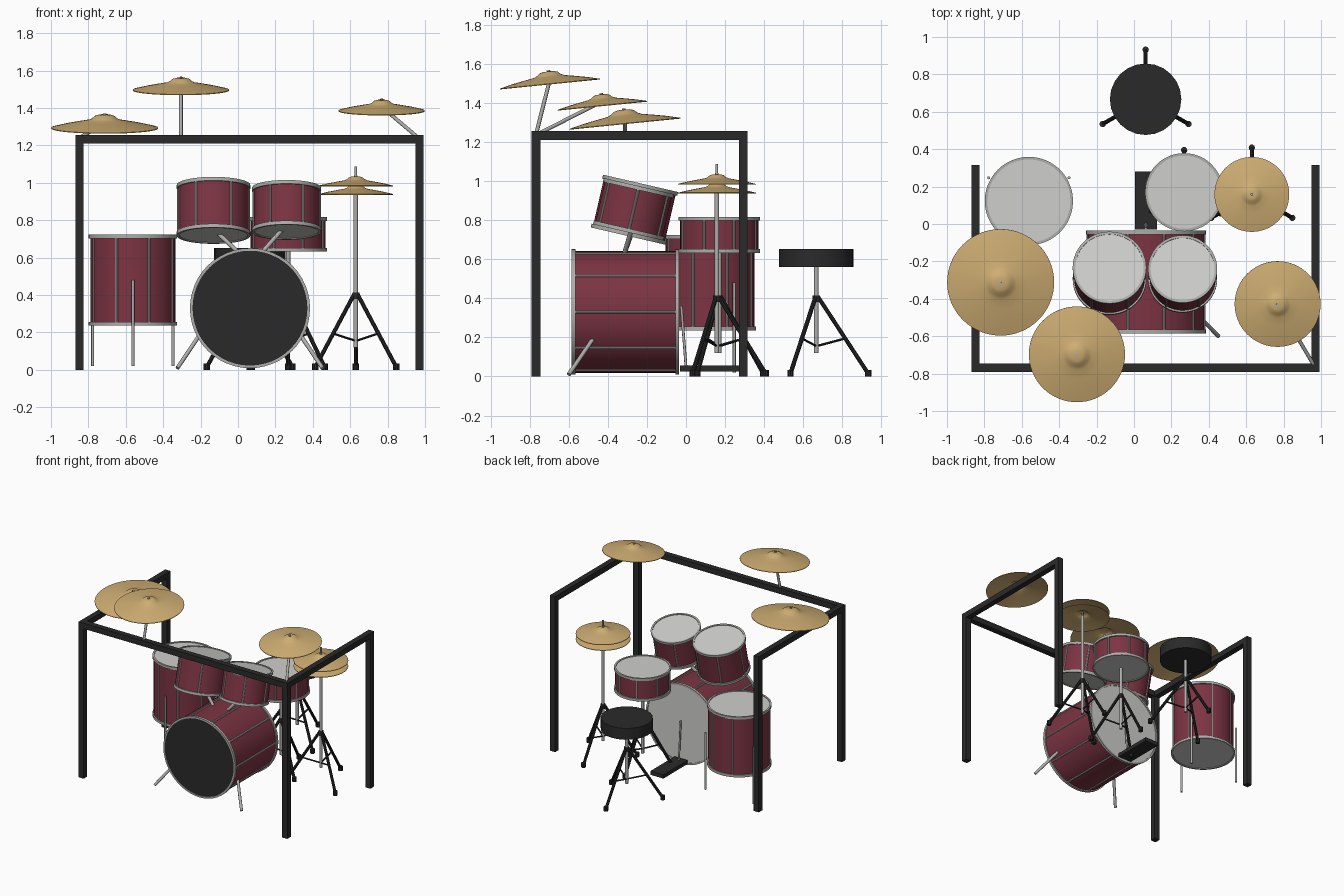
import bpy, bmesh, math
from mathutils import Matrix, Vector

if "Cube" in bpy.data.objects:
    bpy.data.objects.remove(bpy.data.objects["Cube"])


def material(name, rgb):
    m = bpy.data.materials.new(name)
    m.diffuse_color = (*rgb, 1)
    m.use_nodes = True
    m.node_tree.nodes["Principled BSDF"].inputs["Base Color"].default_value = m.diffuse_color
    return m


MAROON = material("maroon shell", (0.20, 0.034, 0.055))
CHROME = material("chrome", (0.42, 0.42, 0.41))
HEAD = material("white drum head", (0.62, 0.62, 0.61))
BLACK = material("black metal", (0.023, 0.023, 0.024))
BRASS = material("brass", (0.62, 0.42, 0.17))


def finish(name, bm, mat, matrix=Matrix()):
    bmesh.ops.recalc_face_normals(bm, faces=bm.faces)
    me = bpy.data.meshes.new(name)
    bm.to_mesh(me)
    bm.free()
    me.materials.append(mat)
    for p in me.polygons:
        p.use_smooth = True
    me.set_sharp_from_angle(angle=math.radians(32))
    ob = bpy.data.objects.new(name, me)
    ob.matrix_world = matrix
    bpy.context.collection.objects.link(ob)
    return ob


def lathe(name, profile, mat, matrix=Matrix(), closed=False, seg=48):
    """Spin a (radius, height) profile around the local z axis."""
    bm = bmesh.new()
    vs = [bm.verts.new((r, 0, z)) for r, z in profile]
    pairs = list(zip(vs, vs[1:])) + ([(vs[-1], vs[0])] if closed else [])
    es = [bm.edges.new(p) for p in pairs]
    bmesh.ops.spin(bm, geom=vs + es, cent=(0, 0, 0), axis=(0, 0, 1),
                   angle=2 * math.pi, steps=seg)
    bmesh.ops.remove_doubles(bm, verts=bm.verts, dist=1e-5)
    return finish(name, bm, mat, matrix)


def disc(name, r, z0, z1, mat, matrix=Matrix(), seg=48):
    return lathe(name, [(0, z0), (r, z0), (r, z1), (0, z1)], mat, matrix, seg=seg)


def rod(name, p, q, r, mat, seg=12):
    p, q = Vector(p), Vector(q)
    rot = (q - p).to_track_quat('Z', 'Y').to_matrix().to_4x4()
    return disc(name, r, 0, (q - p).length, mat, Matrix.Translation(p) @ rot, seg)


def box(name, lo, hi, mat):
    lo, hi = Vector(lo), Vector(hi)
    bm = bmesh.new()
    bmesh.ops.create_cube(bm, size=1, matrix=Matrix.Translation((lo + hi) / 2)
                          @ Matrix.Diagonal((*(hi - lo), 1)))
    return finish(name, bm, mat)


def drum(name, r, h, matrix, lugs, phase=0.0, top=HEAD, bottom=HEAD):
    """Shell, two hoops, two heads and tension rods; bottom at local z = 0."""
    s = r - 0.009
    lathe(name + "_shell", [(s, 0.008), (s, h - 0.008)], MAROON, matrix)
    for label, z in (("bottom", 0), ("top", h - 0.02)):
        lathe(f"{name}_{label}_hoop", [(r, z), (r, z + 0.02), (r - 0.014, z + 0.02),
              (r - 0.014, z)], CHROME, matrix, closed=True)
    disc(name + "_top_head", r - 0.012, h - 0.012, h - 0.005, top, matrix)
    disc(name + "_bottom_head", r - 0.012, 0.005, 0.012, bottom, matrix)
    for i in range(lugs):
        a = phase + 2 * math.pi * i / lugs
        x, y = s * math.cos(a), s * math.sin(a)
        rod(f"{name}_tension_rod_{i}", matrix @ Vector((x, y, 0.01)),
            matrix @ Vector((x, y, h - 0.01)), 0.007, CHROME, 8)


def tripod(name, x, y, top, spread):
    """Post with three braced legs, one pointing backwards."""
    rod(name + "_post", (x, y, 0.12), (x, y, top), 0.012, CHROME)
    disc(name + "_collar", 0.019, 0.38, 0.415, BLACK, Matrix.Translation((x, y, 0)), 12)
    for i in range(3):
        a = math.radians(90 + 120 * i)
        d = Vector((math.cos(a), math.sin(a), 0))
        c = Vector((x, y, 0))
        up, foot = c + d * 0.01 + Vector((0, 0, 0.405)), c + d * spread + Vector((0, 0, 0.015))
        rod(f"{name}_leg_{i}", up, foot, 0.011, BLACK, 10)
        rod(f"{name}_brace_{i}", (x, y, 0.155), up.lerp(foot, 0.54), 0.006, BLACK, 8)
        disc(f"{name}_foot_{i}", 0.017, 0, 0.034, BLACK,
             Matrix.Translation((foot.x, foot.y, 0)), 10)


CYMBAL = [(0, .245), (.11, .243), (.18, .222), (.24, .17), (.31, .142),
          (.5, .108), (.75, .06), (1, 0)]


def cymbal(name, x, y, z, r, tilt):
    m = Matrix.Translation((x, y, z)) @ Matrix.Rotation(math.radians(tilt), 4, 'X')
    prof = [(a * r, b * r) for a, b in CYMBAL]
    under = [(a, b - 0.004) for a, b in reversed(prof)]
    lathe(name, prof + under, BRASS, m, seg=64)
    disc(name + "_nut", 0.009, .23 * r, .245 * r + 0.006, CHROME, m, 12)


# Rack frame
T = 0.045
for side, x in (("left", -0.87), ("right", 0.948)):
    for end, y in (("front", -0.79), ("back", 0.27)):
        box(f"rack_{side}_{end}_post", (x, y, 0), (x + T, y + T, 1.25), BLACK)
    box(f"rack_{side}_bar", (x, -0.79, 1.21), (x + T, 0.315, 1.255), BLACK)
box("rack_front_bar", (-0.87, -0.79, 1.21), (0.993, -0.745, 1.255), BLACK)

# Bass drum, lying with its top towards the front
KX, KZ = 0.064, 0.33
kick = Matrix.Translation((KX, -0.035, KZ)) @ Matrix.Rotation(math.radians(90), 4, 'X')
drum("bass_drum", 0.321, 0.55, kick, 10, top=BLACK)
for side, s in (("left", -1), ("right", 1)):
    rod(f"bass_drum_{side}_spur", (KX + s * 0.26, -0.47, 0.2),
        (KX + s * 0.388, -0.6, 0.01), 0.011, CHROME)

# Pedal and beater
box("pedal_board", (0.006, -0.03, 0.025), (0.122, 0.28, 0.055), BLACK)
rod("pedal_beater", (KX, 0.0, 0.05), (KX, -0.024, 0.36), 0.007, CHROME)

# Rack toms, tilted towards the player
for name, x, z, r, h, mx in (("left_tom", -0.131, 0.718, 0.197, 0.277, 0.0),
                             ("right_tom", 0.26, 0.737, 0.185, 0.243, 0.13)):
    m = Matrix.Translation((x, -0.295, z)) @ Matrix.Rotation(math.radians(-13), 4, 'X')
    drum(name, r, h, m, 6)
    rod(name + "_mount", (mx, -0.315, 0.63), (mx + (x - mx) * 0.8, -0.28, z + 0.01),
        0.012, CHROME)

# Floor tom with three legs
FX, FY = -0.562, 0.123
drum("floor_tom", 0.236, 0.487, Matrix.Translation((FX, FY, 0.236)), 8, math.pi / 8)
for i in range(3):
    a = math.radians(30 + 120 * i)
    x, y = FX + 0.248 * math.cos(a), FY + 0.248 * math.sin(a)
    rod(f"floor_tom_leg_{i}", (x, y, 0.02), (x, y, 0.48), 0.008, CHROME)

# Snare drum on its stand
SX, SY = 0.268, 0.17
drum("snare_drum", 0.209, 0.185, Matrix.Translation((SX, SY, 0.632)), 8, math.pi / 8)
tripod("snare_stand", SX, SY, 0.64, 0.225)

# Hi-hat
HX, HY = 0.63, 0.158
tripod("hi_hat_stand", HX, HY, 0.95, 0.25)
rod("hi_hat_rod", (HX, HY, 0.94), (HX, HY, 1.088), 0.007, CHROME)
cymbal("hi_hat_top_cymbal", HX, HY, 0.985, 0.2, 0)
cymbal("hi_hat_bottom_cymbal", HX, HY, 0.94, 0.2, 0)

# Throne
PX, PY = 0.062, 0.667
tripod("throne_stand", PX, PY, 0.57, 0.265)
disc("throne_seat", 0.191, 0.56, 0.652, BLACK, Matrix.Translation((PX, PY, 0)), 24)

# Rack cymbals with their arms
for name, c, r, base in (
        ("left_cymbal", (-0.713, -0.312, 1.295), 0.286, (-0.85, -0.312, 1.24)),
        ("front_cymbal", (-0.305, -0.697, 1.498), 0.257, (-0.305, -0.768, 1.235)),
        ("right_cymbal", (0.768, -0.428, 1.387), 0.23, (0.965, -0.76, 1.24))):
    cymbal(name, *c, r, 5.7)
    rod(name + "_arm", base, (c[0], c[1], c[2] + 0.02), 0.01, CHROME)
